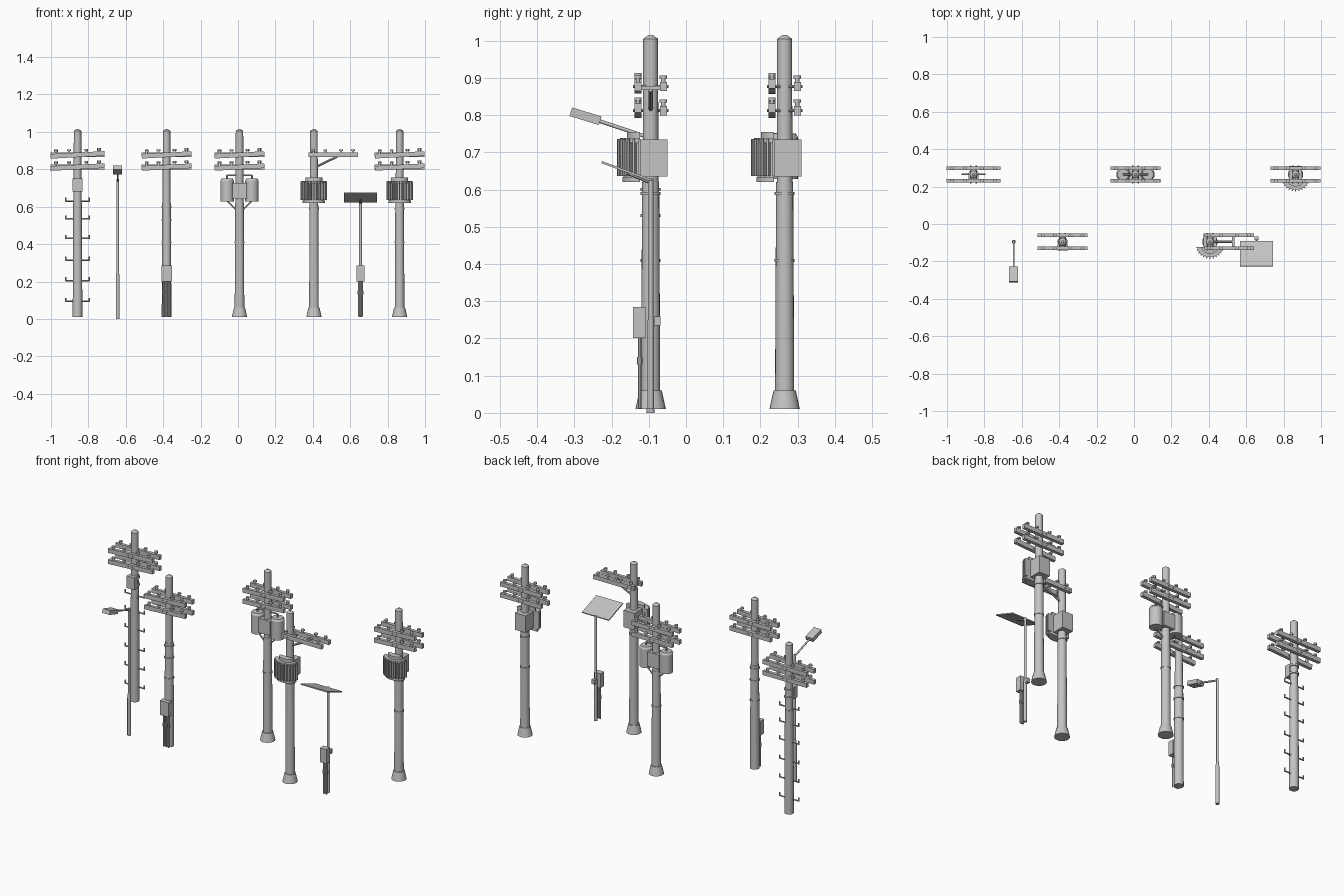
import bpy, bmesh
from math import cos, sin, pi, radians
from mathutils import Matrix, Vector

cube = bpy.data.objects.get("Cube")
if cube:
    bpy.data.objects.remove(cube)

grey = bpy.data.materials.new("plain_grey")
grey.use_nodes = True
grey.diffuse_color = (0.55, 0.55, 0.55, 1)
grey.node_tree.nodes["Principled BSDF"].inputs["Base Color"].default_value = grey.diffuse_color


class Part:
    """Collects primitives, placed relative to an origin, into one object."""

    def __init__(self, name, origin):
        self.name, self.o, self.bm = name, Vector(origin), bmesh.new()

    def box(self, center, size, axis="X", degrees=0):
        m = (Matrix.Translation(self.o + Vector(center))
             @ Matrix.Rotation(radians(degrees), 4, axis) @ Matrix.Diagonal((*size, 1)))
        bmesh.ops.create_cube(self.bm, size=1, matrix=m)

    def rod(self, a, b, r1, r2=None, sides=12):
        a, b = Vector(a), Vector(b)
        d = b - a
        m = Matrix.Translation(self.o + (a + b) / 2) @ d.to_track_quat("Z", "Y").to_matrix().to_4x4()
        bmesh.ops.create_cone(self.bm, cap_ends=True, segments=sides, radius1=r1,
                              radius2=r1 if r2 is None else r2, depth=d.length, matrix=m)

    def prism(self, outline, z0, z1):
        face = self.bm.faces.new([self.bm.verts.new(self.o + Vector((x, y, z0))) for x, y in outline])
        out = bmesh.ops.extrude_face_region(self.bm, geom=[face])
        verts = [v for v in out["geom"] if isinstance(v, bmesh.types.BMVert)]
        bmesh.ops.translate(self.bm, verts=verts, vec=(0, 0, z1 - z0))

    def done(self):
        bmesh.ops.recalc_face_normals(self.bm, faces=self.bm.faces)
        mesh = bpy.data.meshes.new(self.name)
        self.bm.to_mesh(mesh)
        self.bm.free()
        mesh.materials.append(grey)
        ob = bpy.data.objects.new(self.name, mesh)
        bpy.context.collection.objects.link(ob)
        bpy.ops.object.select_all(action="DESELECT")
        ob.select_set(True)
        bpy.context.view_layer.objects.active = ob
        bpy.ops.object.shade_smooth_by_angle(angle=radians(35))


def pole(name, o, flared, bands):
    p = Part(name, o)
    p.rod((0, 0, 0.01), (0, 0, 0.62), 0.026, 0.023, 20)
    p.rod((0, 0, 0.62), (0, 0, 1.005), 0.021, 0.02, 20)
    p.rod((0, 0, 1.005), (0, 0, 1.015), 0.02, 0.006, 20)
    if flared:
        p.rod((0, 0, 0.01), (0, 0, 0.06), 0.041, 0.03, 20)
    for z in bands:
        p.rod((0, 0, z - 0.004), (0, 0, z + 0.004), 0.027, None, 20)
    p.done()


def crossarms(name, o, z, x0, x1, tilt):
    """Front and back beams with four insulators each and clamp bolts."""
    p = Part(name, o)
    mid, length = (x0 + x1) / 2, x1 - x0
    for y, angle in ((-0.034, tilt), (0.034, 0)):
        p.box((mid, y, z), (length, 0.019, 0.025), "Y", -angle)
        for f in (-0.4, -0.16, 0.16, 0.4):
            x = mid + f * length
            top = z + 0.012 + f * length * sin(radians(angle))
            p.rod((x, y, top - 0.004), (x, y, top + 0.012), 0.006)
            p.rod((x, y, top + 0.01), (x, y, top + 0.018), 0.01)
    for x in (-0.014, 0.014):
        p.rod((x, -0.048, z), (x, 0.048, z), 0.004, None, 8)
    p.done()


def half_ellipse(rx, ry, y, n=16):
    return [(rx * cos(pi * i / n), y - ry * sin(pi * i / n)) for i in range(n + 1)]


def finned_transformer(name, o):
    p = Part(name, o)
    p.prism(half_ellipse(0.055, 0.045, -0.028), 0.625, 0.735)
    p.prism(half_ellipse(0.067, 0.054, -0.028), 0.725, 0.738)
    p.prism(half_ellipse(0.060, 0.048, -0.028), 0.62, 0.634)
    p.prism(half_ellipse(0.045, 0.036, -0.028), 0.738, 0.755)
    for i in range(13):
        a = pi * i / 12
        p.box((0.06 * cos(a), -0.03 - 0.05 * sin(a), 0.686), (0.022, 0.006, 0.1), "Z", -180 * i / 12)
    p.done()
    p = Part(name + "_back_cabinet", o)
    p.box((0, 0.005, 0.685), (0.07, 0.08, 0.1))
    p.done()


def conduits(name, o, spread):
    """Meter box on the front, fed by pipes from the ground."""
    p = Part(name, o)
    p.box((0, -0.031, 0.243), (spread + 0.024, 0.034, 0.084))
    for x in (-spread / 2, 0, spread / 2):
        p.rod((x, -0.029, 0.012), (x, -0.029, 0.205), 0.0045, None, 8)
        p.rod((x, -0.029, 0.13), (x, -0.029, 0.15), 0.007, None, 8)
    p.done()


# Five utility poles with their crossarms
BACK, FRONT = 0.265, -0.095
spots = {
    "step_pole": (-0.858, BACK, False, ()),
    "meter_pole": (-0.382, FRONT, False, (0.41, 0.53, 0.6)),
    "twin_tank_pole": (0.008, BACK, True, (0.41,)),
    "side_arm_pole": (0.406, FRONT, True, (0.59,)),
    "transformer_pole": (0.864, BACK, True, (0.41, 0.59)),
}
origin = {}
for name, (x, y, flared, bands) in spots.items():
    origin[name] = o = (x, y, 0)
    pole(name, o, flared, bands)
    half = 0.144 if name == "step_pole" else 0.133
    if name == "side_arm_pole":
        crossarms(name + "_arms", o, 0.877, -0.03, 0.235, 0)
    else:
        for level, z in (("upper", 0.877), ("lower", 0.812)):
            crossarms(f"{name}_{level}_arms", o, z, -half, half, 3)

# Brace under the one-sided arms
p = Part("arm_brace", origin["side_arm_pole"])
p.rod((0.015, 0, 0.815), (0.125, 0, 0.868), 0.006, None, 8)
p.box((0.125, 0, 0.872), (0.014, 0.07, 0.01))
p.done()

# Climbing steps and junction box
p = Part("climbing_steps", origin["step_pole"])
for z in (0.63, 0.535, 0.43, 0.315, 0.205, 0.095):
    p.rod((-0.064, 0, z), (0.064, 0, z), 0.004, None, 8)
    for x in (-0.062, 0.062):
        p.rod((x, 0, z - 0.003), (x, 0, z + 0.018), 0.004, None, 8)
p.done()
p = Part("junction_box", origin["step_pole"])
p.box((0, -0.024, 0.717), (0.052, 0.034, 0.07))
p.rod((0, 0, 0.69), (0, 0, 0.7), 0.027, None, 20)
p.rod((0, 0, 0.735), (0, 0, 0.745), 0.027, None, 20)
p.done()

# Finned transformers
for name in ("side_arm_pole", "transformer_pole"):
    finned_transformer(name + "_finned_tank", origin[name])

# Twin tanks with bracket, loop pipe and braces
p = Part("twin_tanks", origin["twin_tank_pole"])
for s in (-1, 1):
    x = s * 0.066
    p.rod((x, 0, 0.628), (x, 0, 0.738), 0.036, None, 20)
    p.rod((x, 0, 0.738), (x, 0, 0.75), 0.037, 0.03, 20)
    p.rod((x, 0, 0.748), (x, 0, 0.77), 0.005, None, 8)
    p.rod((x, 0, 0.768), (0, 0, 0.768), 0.005, None, 8)
    p.rod((x, 0, 0.63), (s * 0.02, 0, 0.585), 0.004, None, 8)
p.box((0, 0, 0.685), (0.075, 0.06, 0.085))
p.done()

# Meter box on the second pole
conduits("meter_box", origin["meter_pole"], 0.032)

# Street lamp
lamp = (-0.643, FRONT, 0)
p = Part("lamp_post", lamp)
p.rod((0, 0, 0), (0, 0, 0.22), 0.0105)
p.rod((0, 0, 0.22), (0, 0, 0.25), 0.0105, 0.007)
p.rod((0, 0, 0.25), (0, 0, 0.748), 0.0065)
p.rod((0, 0, 0.738), (0, -0.14, 0.785), 0.005)
p.done()
p = Part("lamp_head", lamp)
p.box((0, -0.175, 0.797), (0.048, 0.083, 0.024), "X", -17)
p.done()

# Solar panel post
solar = (0.655, FRONT, 0)
p = Part("solar_post", solar)
p.rod((0, 0, 0.01), (0, 0, 0.25), 0.009)
p.rod((0, 0, 0.25), (0, 0, 0.63), 0.0075)
p.rod((0, 0, 0.62), (0, -0.06, 0.645), 0.006, None, 8)
p.box((0, 0.018, 0.247), (0.02, 0.018, 0.025))
p.done()
conduits("solar_battery_box", solar, 0.018)
p = Part("solar_panel", solar)
p.box((0, -0.064, 0.649), (0.175, 0.143, 0.006), "X", -20)
p.done()
